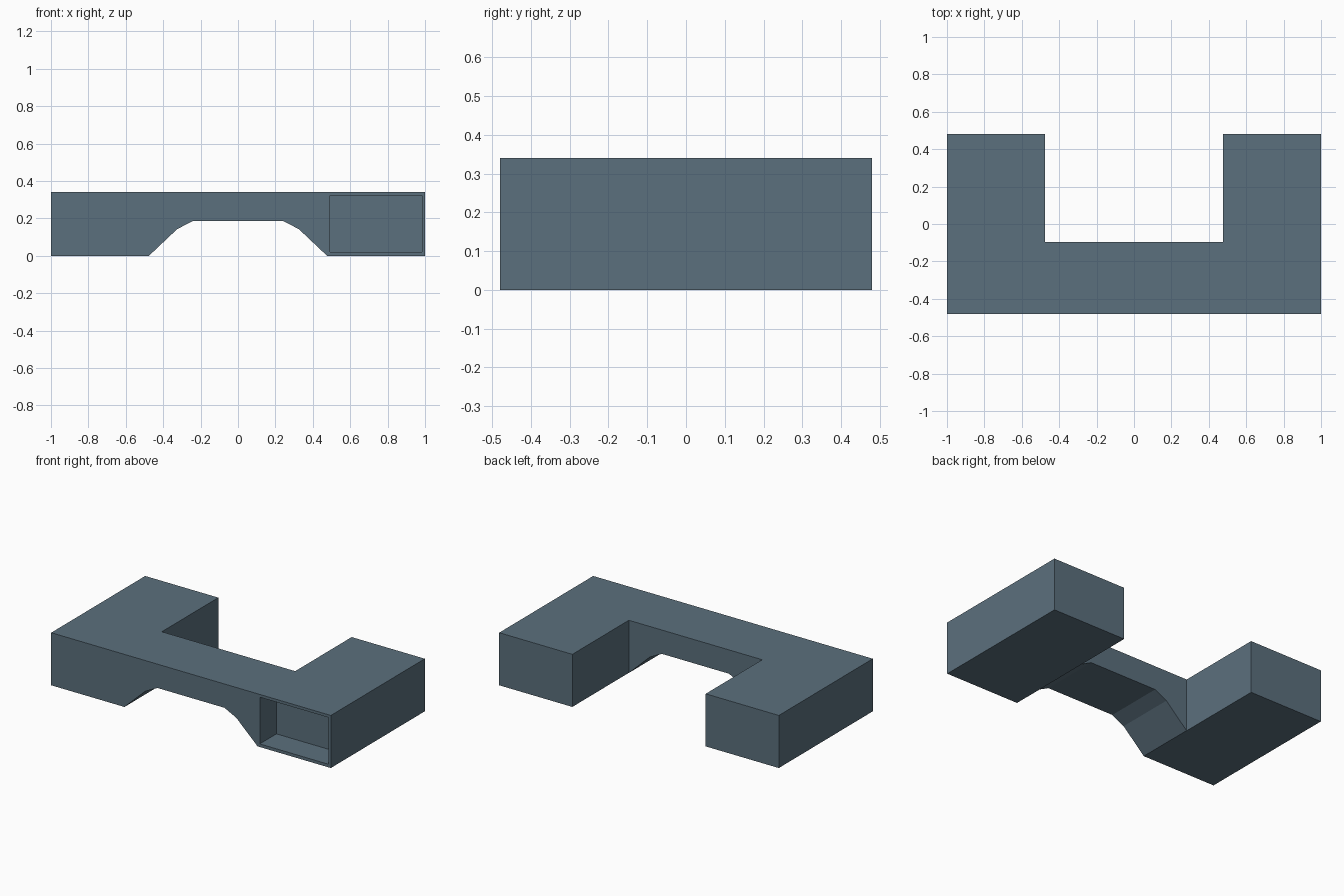
import bpy, bmesh
from mathutils import Vector

if "Cube" in bpy.data.objects:
    bpy.data.objects.remove(bpy.data.objects["Cube"])

slate = bpy.data.materials.new("slate_blue_grey")
slate.diffuse_color = (0.105, 0.16, 0.205, 1)
slate.use_nodes = True
slate.node_tree.nodes["Principled BSDF"].inputs["Base Color"].default_value = slate.diffuse_color


def prism(name, points, direction):
    """Solid made by extruding a flat outline along a direction."""
    bm = bmesh.new()
    face = bm.faces.new([bm.verts.new(p) for p in points])
    out = bmesh.ops.extrude_face_region(bm, geom=[face])
    verts = [g for g in out["geom"] if isinstance(g, bmesh.types.BMVert)]
    bmesh.ops.translate(bm, vec=Vector(direction), verts=verts)
    bmesh.ops.recalc_face_normals(bm, faces=bm.faces[:])
    mesh = bpy.data.meshes.new(name)
    bm.to_mesh(mesh)
    bm.free()
    mesh.materials.append(slate)
    ob = bpy.data.objects.new(name, mesh)
    bpy.context.collection.objects.link(ob)
    return ob


def carve(target, cutter):
    """Subtract a cutter, then remove it."""
    mod = target.modifiers.new("carve", 'BOOLEAN')
    mod.operation = 'DIFFERENCE'
    mod.solver = 'EXACT'
    mod.object = cutter
    bpy.context.view_layer.objects.active = target
    bpy.ops.object.modifier_apply(modifier=mod.name)
    bpy.data.objects.remove(cutter, do_unlink=True)


# U-shaped body: two wings joined by a front bridge
half = [(1, -0.48), (1, 0.48), (0.477, 0.48), (0.477, -0.097)]
plan = half + [(-x, y) for x, y in reversed(half)]
body = prism("desk_body", [(x, y, 0) for x, y in plan], (0, 0, 0.34))

# Chamfered knee-space arch under the bridge
arch = [(0.576, -0.1), (0.476, 0), (0.325, 0.143), (0.24, 0.186)]
arch += [(-x, z) for x, z in reversed(arch)]
carve(body, prism("arch_cutter", [(x, -0.6, z) for x, z in arch], (0, 0.56, 0)))

# Open cubby in the front of the right wing
cubby = [(0.492, 0.02), (0.984, 0.02), (0.984, 0.322), (0.492, 0.322)]
carve(body, prism("cubby_cutter", [(x, -0.6, z) for x, z in cubby], (0, 0.29, 0)))
